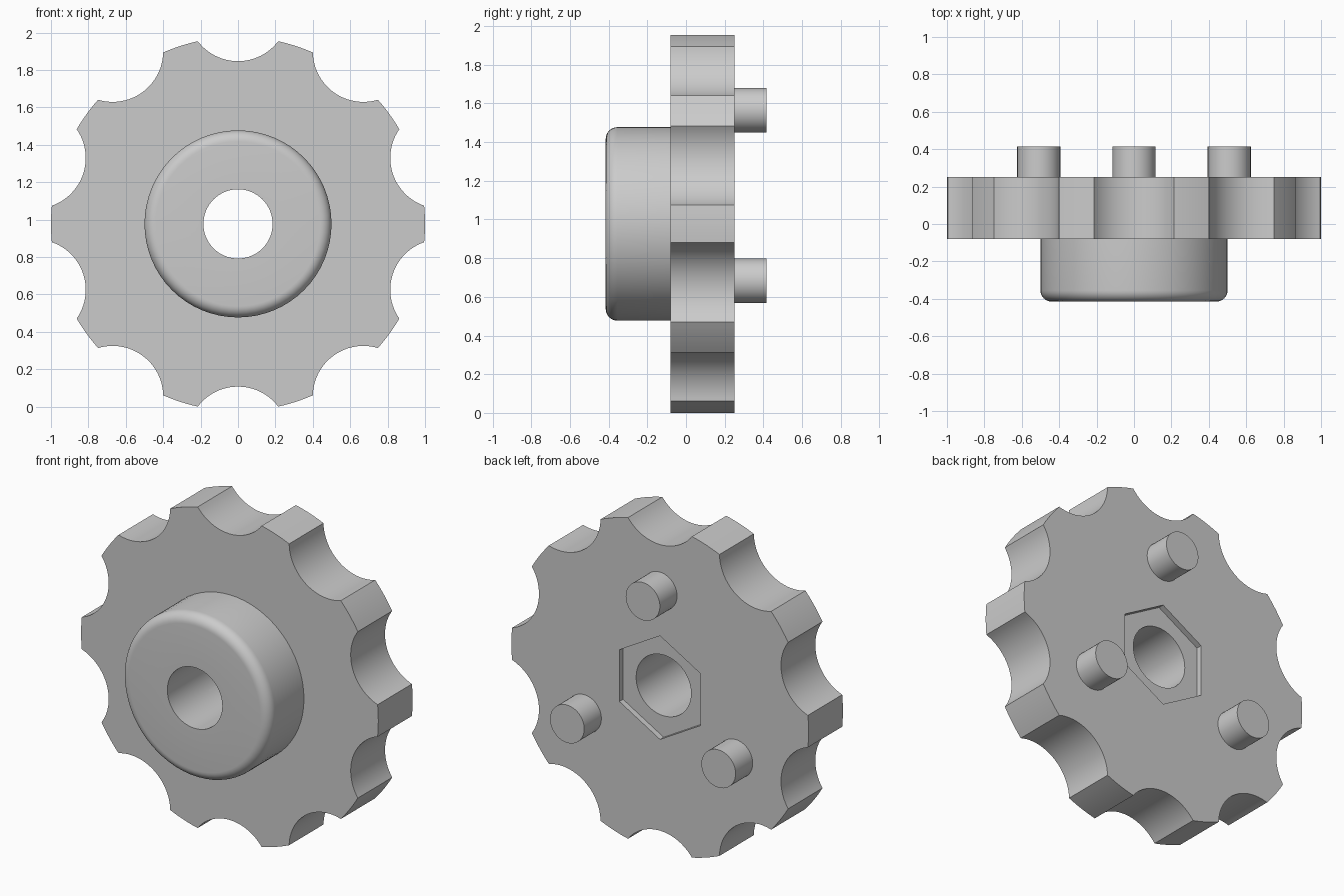
import bpy, bmesh
from math import pi, sin, cos, acos, atan2, tau, radians
from mathutils import Matrix, Vector

if "Cube" in bpy.data.objects:
    bpy.data.objects.remove(bpy.data.objects["Cube"])

MID = 0.977          # height of the wheel axis
BACK, FRONT = 0.25, -0.08
HUB_FRONT, PIN_END = -0.415, 0.415
BORE = 0.185

grey = bpy.data.materials.new("plain grey")
grey.use_nodes = True
grey.diffuse_color = (0.6, 0.6, 0.6, 1)
grey.node_tree.nodes["Principled BSDF"].inputs["Base Color"].default_value = (0.6, 0.6, 0.6, 1)


def finish(name, bm):
    bmesh.ops.recalc_face_normals(bm, faces=bm.faces)
    mesh = bpy.data.meshes.new(name)
    bm.to_mesh(mesh)
    bm.free()
    mesh.materials.append(grey)
    ob = bpy.data.objects.new(name, mesh)
    bpy.context.collection.objects.link(ob)
    return ob


def smooth(ob):
    bpy.ops.object.select_all(action='DESELECT')
    ob.select_set(True)
    bpy.context.view_layer.objects.active = ob
    bpy.ops.object.shade_smooth_by_angle(angle=radians(30))


def prism(name, outline, y0, y1):
    """Extrude an outline of (x, z) points, measured from the axis, along y."""
    bm = bmesh.new()
    face = bm.faces.new([bm.verts.new((x, y0, MID + z)) for x, z in outline])
    new = bmesh.ops.extrude_face_region(bm, geom=[face])["geom"]
    bmesh.ops.translate(bm, vec=(0, y1 - y0, 0),
                        verts=[v for v in new if isinstance(v, bmesh.types.BMVert)])
    return finish(name, bm)


def ring(radius, sides, cx=0, cz=0, start=pi / 2):
    return [(cx + radius * cos(start + tau * i / sides),
             cz + radius * sin(start + tau * i / sides)) for i in range(sides)]


def cut(ob, cutter):
    mod = ob.modifiers.new("cut", 'BOOLEAN')
    mod.operation, mod.solver, mod.object = 'DIFFERENCE', 'EXACT', cutter
    bpy.context.view_layer.objects.active = ob
    bpy.ops.object.modifier_apply(modifier=mod.name)
    bpy.data.objects.remove(cutter)


# Grip wheel: ten round scallops between short rim arcs
LOBES, SCALLOP, OFFSET = 10, 0.27, 1.14
half = acos((1 + OFFSET ** 2 - SCALLOP ** 2) / (2 * OFFSET))
sweep = atan2(sin(half), OFFSET - cos(half))
outline = []
for k in range(LOBES):
    a = pi / 2 + k * tau / LOBES
    for i in range(25):
        b = a + pi + sweep * (1 - i / 12)
        outline.append((OFFSET * cos(a) + SCALLOP * cos(b),
                        OFFSET * sin(a) + SCALLOP * sin(b)))
    gap = tau / LOBES - 2 * half
    for i in range(1, 6):
        c = a + half + gap * i / 6
        outline.append((cos(c), sin(c)))
wheel = prism("grip_wheel", outline, FRONT, BACK)
cut(wheel, prism("bore_cutter", ring(BORE, 64), FRONT - 0.2, BACK + 0.2))
cut(wheel, prism("nut_cutter", ring(0.315, 6), BACK - 0.035, BACK + 0.2))
smooth(wheel)

# Hub: lathed sleeve with a rounded front edge
R, FILLET = 0.5, 0.06
profile = [(BORE, FRONT), (BORE, HUB_FRONT)]
for i in range(9):
    t = pi / 2 * i / 8
    profile.append((R - FILLET + FILLET * sin(t), HUB_FRONT + FILLET - FILLET * cos(t)))
profile.append((R, FRONT))
bm = bmesh.new()
verts = [bm.verts.new((r, y, MID)) for r, y in profile]
edges = [bm.edges.new(pair) for pair in zip(verts, verts[1:])]
bmesh.ops.spin(bm, geom=verts + edges, cent=(0, 0, MID), axis=(0, 1, 0),
               angle=tau, steps=64, use_merge=True)
bmesh.ops.remove_doubles(bm, verts=bm.verts, dist=0.0001)
smooth(finish("hub", bm))

# Three drive pins on the back
for name, (x, z) in zip(("top_pin", "right_pin", "left_pin"), ring(0.588, 3)):
    smooth(prism(name, ring(0.115, 40, x, z), BACK, PIN_END))
